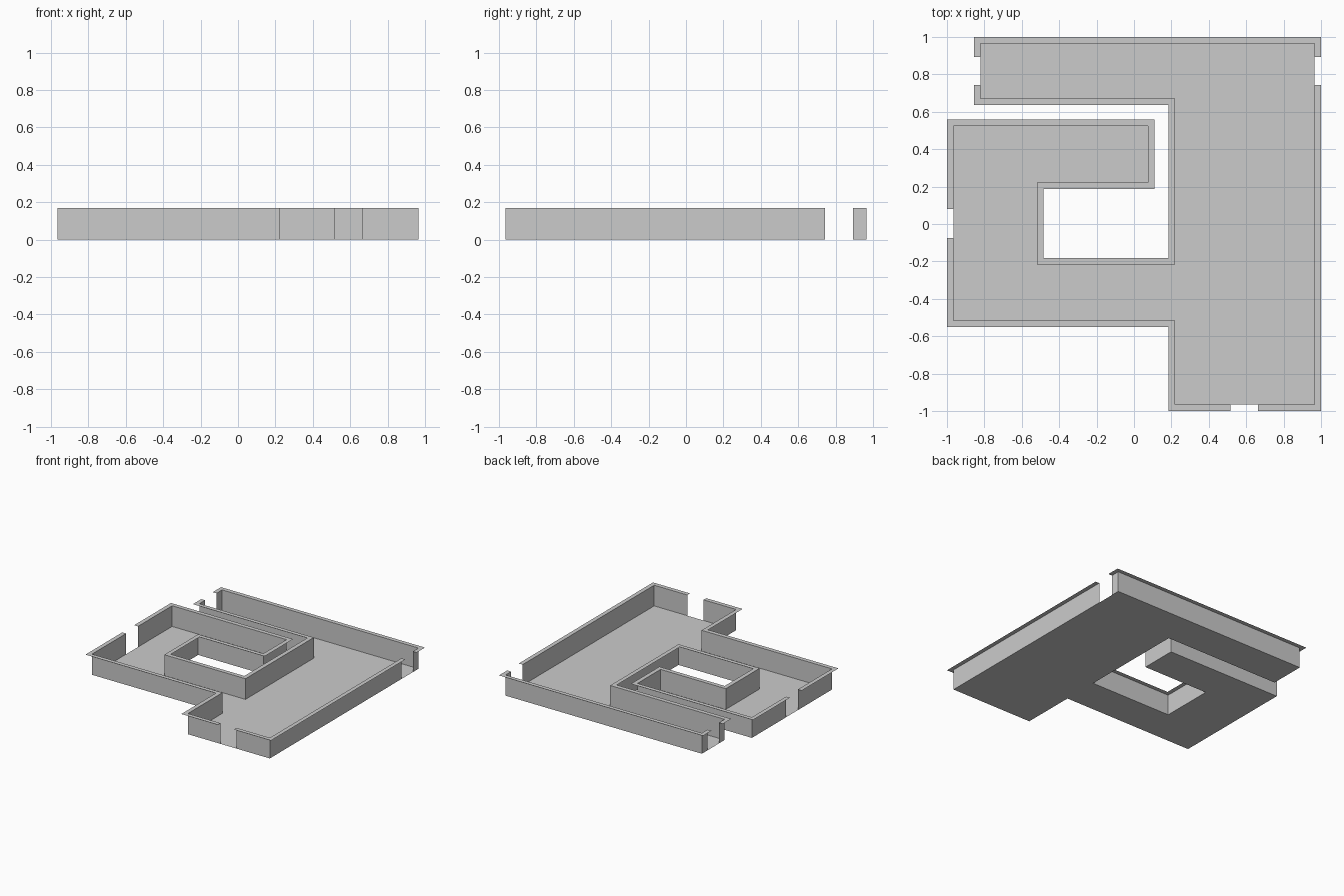
import bpy
from mathutils import Vector

if "Cube" in bpy.data.objects:
    bpy.data.objects.remove(bpy.data.objects["Cube"])

H = 0.17      # wall height
LIP = 0.035   # width of the outward lip on top of the walls

# Floor outline, counter-clockwise
OUTLINE = [Vector(p) for p in [
    (0.22, -0.965), (0.965, -0.965), (0.965, 0.965), (-0.82, 0.965),
    (-0.82, 0.67), (0.22, 0.67), (0.22, -0.217), (-0.518, -0.217),
    (-0.518, 0.223), (0.075, 0.223), (0.075, 0.523), (-0.965, 0.523),
    (-0.965, -0.517), (0.22, -0.517)]]

# Doorways per outline edge: start and end coordinate along that edge
# (equal values make a plain seam in the wall)
DOORS = {0: [(0.516, 0.663)],
         1: [(0.743, 0.892)],
         3: [(0.892, 0.743)],
         11: [(0.08, -0.074), (-0.287, -0.287)]}


def make_object(name, verts, faces):
    mesh = bpy.data.meshes.new(name)
    mesh.from_pydata(verts, [], faces)
    mesh.update()
    obj = bpy.data.objects.new(name, mesh)
    bpy.context.collection.objects.link(obj)
    return obj


def edge_normal(i):
    d = (OUTLINE[(i + 1) % len(OUTLINE)] - OUTLINE[i]).normalized()
    return Vector((d.y, -d.x))


def strip(quads, name):
    verts = [v for q in quads for v in q]
    faces = [tuple(range(k, k + 4)) for k in range(0, len(verts), 4)]
    return make_object(name, verts, faces)


# Floor
make_object("floor", [(p.x, p.y, 0) for p in OUTLINE], [tuple(range(len(OUTLINE)))])

# Walls and lips, interrupted at the doorways
walls, lips = [], []
n = len(OUTLINE)
for i, a in enumerate(OUTLINE):
    b = OUTLINE[(i + 1) % n]
    out = edge_normal(i) * LIP
    axis = 0 if abs(b.x - a.x) > abs(b.y - a.y) else 1
    # Points along the edge, each with its lip point (mitred at corners)
    pts = [(a, a + out + edge_normal(i - 1) * LIP)]
    for door in DOORS.get(i, []):
        for c in door:
            p = a.copy()
            p[axis] = c
            pts.append((p, p + out))
    pts.append((b, b + out + edge_normal((i + 1) % n) * LIP))
    for (p, po), (q, qo) in zip(pts[::2], pts[1::2]):
        walls.append([(*p, 0), (*q, 0), (*q, H), (*p, H)])
        lips.append([(*p, H), (*po, H), (*qo, H), (*q, H)])
strip(walls, "walls")
strip(lips, "wall_top_lip")
